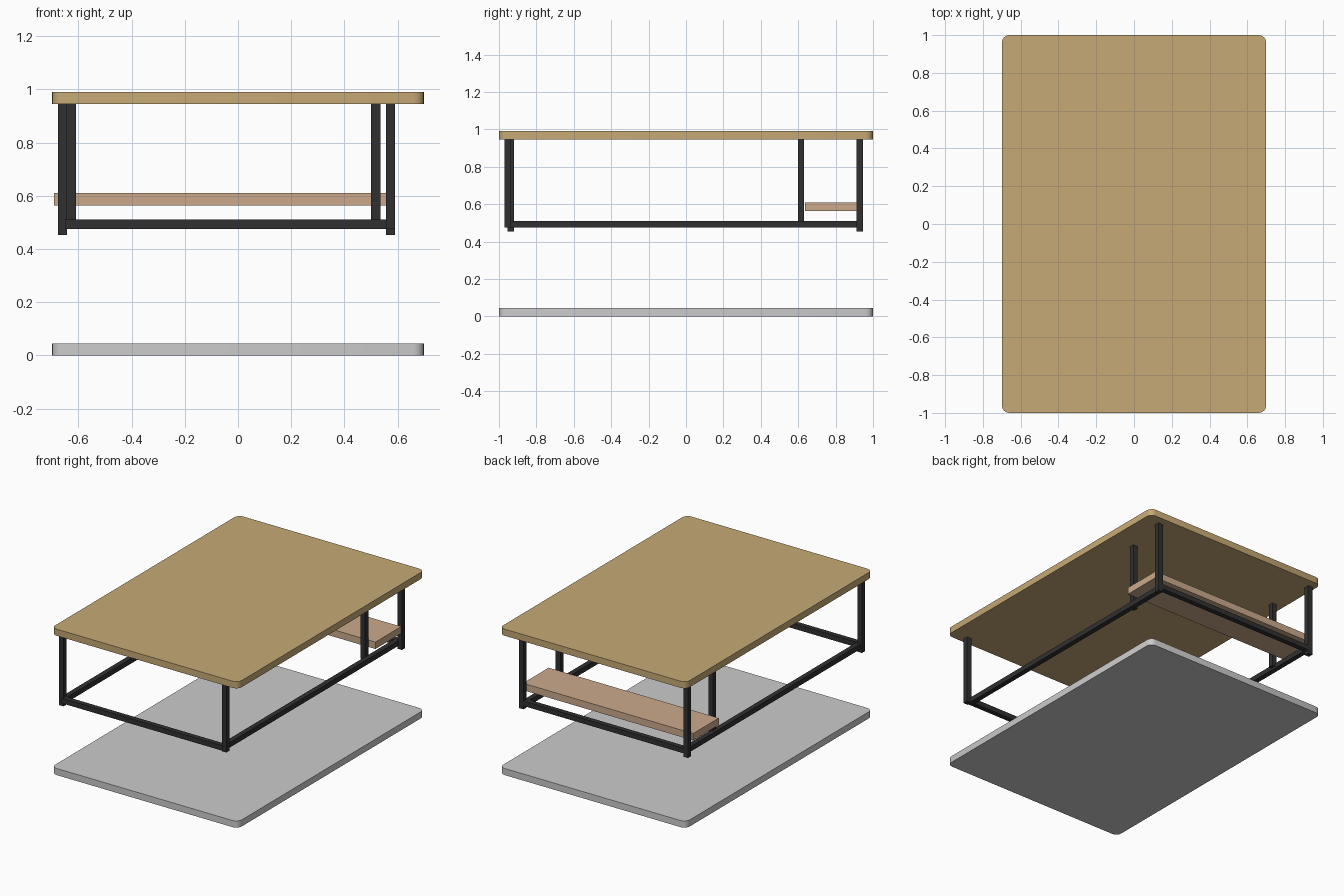
import bpy, bmesh
from mathutils import Vector

if "Cube" in bpy.data.objects:
    bpy.data.objects.remove(bpy.data.objects["Cube"])


def material(name, rgb):
    m = bpy.data.materials.new(name)
    m.diffuse_color = (*rgb, 1)
    m.use_nodes = True
    m.node_tree.nodes["Principled BSDF"].inputs["Base Color"].default_value = m.diffuse_color
    return m


oak = material("oak", (0.57, 0.40, 0.18))
light_wood = material("light_wood", (0.60, 0.40, 0.26))
black_steel = material("black_steel", (0.03, 0.03, 0.03))


def box(name, x, y, z, mat=None, corner=0.0):
    """Box from (min, max) ranges; corner rounds the vertical edges."""
    bm = bmesh.new()
    bmesh.ops.create_cube(bm, size=1)
    lo, hi = (Vector(v) for v in zip(x, y, z))
    for v in bm.verts:
        v.co = Vector([lo[i] if v.co[i] < 0 else hi[i] for i in range(3)])
    if corner:
        upright = [e for e in bm.edges
                   if abs(e.verts[0].co.z - e.verts[1].co.z) > 1e-4]
        bmesh.ops.bevel(bm, geom=upright, offset=corner, segments=4,
                        profile=0.5, affect='EDGES')
    me = bpy.data.meshes.new(name)
    bm.to_mesh(me)
    bm.free()
    ob = bpy.data.objects.new(name, me)
    bpy.context.collection.objects.link(ob)
    if mat:
        me.materials.append(mat)
    if corner:
        bpy.context.view_layer.objects.active = ob
        ob.select_set(True)
        bpy.ops.object.shade_smooth_by_angle(angle=0.6)
        ob.select_set(False)
    return ob


# Table top and the rounded base slab on the floor
box("table_top", (-0.7, 0.7), (-1, 1), (0.945, 0.99), oak, 0.04)
box("base_slab", (-0.7, 0.7), (-1, 1), (0, 0.045), None, 0.04)

# Shelf between the rear and middle legs
box("shelf", (-0.692, 0.585), (0.637, 0.912), (0.563, 0.61), light_wood)

# Square-tube legs: name, centre x, centre y, foot height
H = 0.0172
legs = [
    ("front_left_leg", -0.66, -0.936, 0.453),
    ("front_right_leg", 0.574, -0.952, 0.476),
    ("back_left_leg", -0.66, 0.929, 0.453),
    ("back_right_leg", 0.574, 0.929, 0.453),
    ("middle_left_leg", -0.627, 0.615, 0.490),
    ("middle_right_leg", 0.518, 0.615, 0.490),
]
for name, x, y, foot in legs:
    box(name, (x - H, x + H), (y - H, y + H), (foot, 0.945), black_steel)

# Lower rail frame
rail_z = (0.476, 0.51)
for name, y in (("front_rail", -0.945), ("back_rail", 0.929)):
    box(name, (-0.65, 0.56), (y - H, y + H), rail_z, black_steel)
for name, x in (("left_rail", -0.648), ("right_rail", 0.55)):
    box(name, (x - H, x + H), (-0.935, 0.92), rail_z, black_steel)
